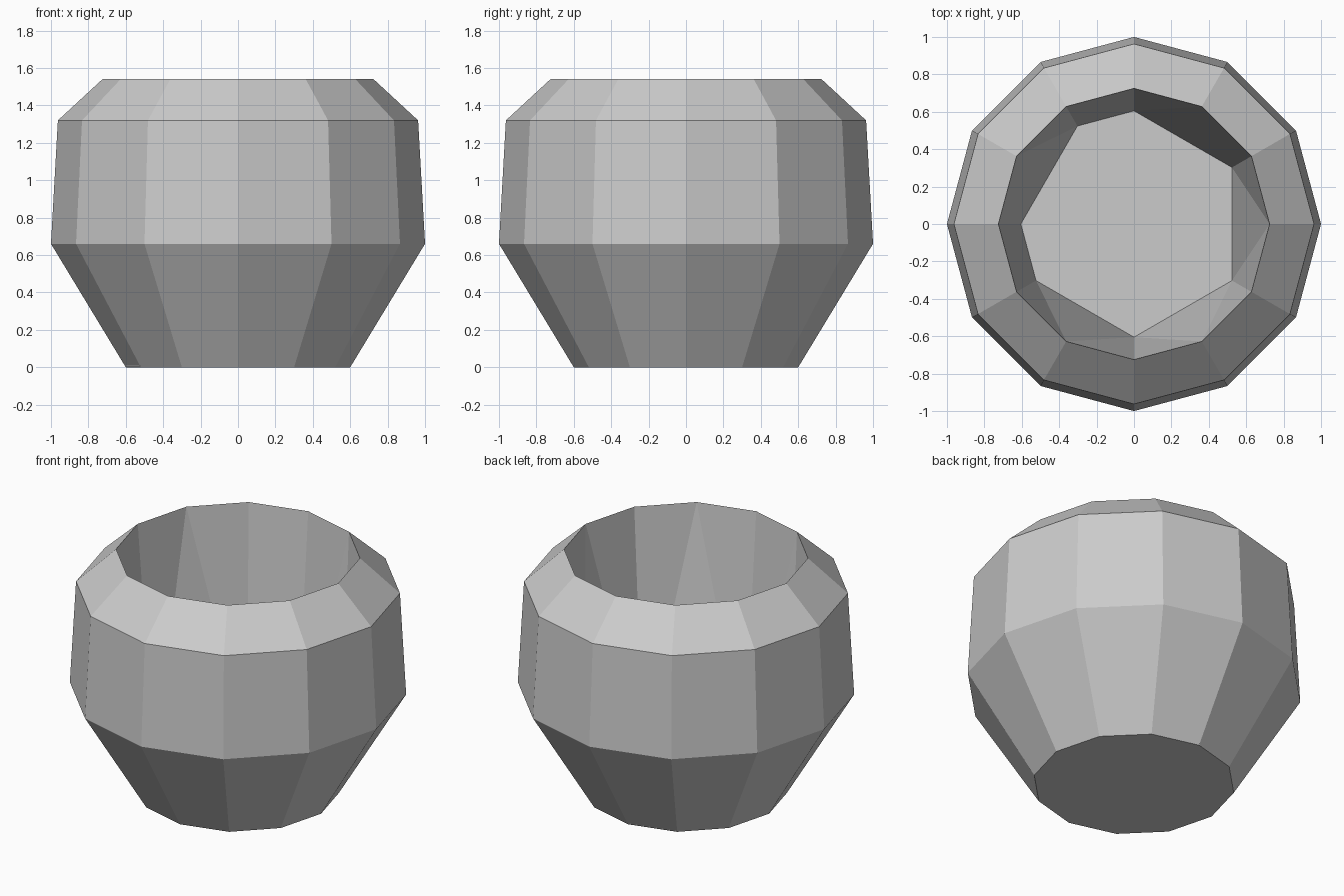
import bpy, bmesh
from math import cos, sin, tau

cube = bpy.data.objects.get("Cube")
if cube:
    bpy.data.objects.remove(cube, do_unlink=True)

SIDES = 12

# Single clay-grey material
grey = bpy.data.materials.new("light_grey")
grey.use_nodes = True
colour = (0.6, 0.6, 0.6, 1)
grey.diffuse_color = colour
grey.node_tree.nodes["Principled BSDF"].inputs["Base Color"].default_value = colour

bm = bmesh.new()


def ring(radius, z):
    return [bm.verts.new((radius * cos(tau * i / SIDES), radius * sin(tau * i / SIDES), z))
            for i in range(SIDES)]


# Outer body: base, belly, shoulder and rim
profile = [(0.6, 0), (1.0, 0.66), (0.963, 1.32), (0.725, 1.54)]
rings = [ring(r, z) for r, z in profile]
bm.faces.new(rings[0][::-1])
for low, high in zip(rings, rings[1:]):
    for i in range(SIDES):
        j = (i + 1) % SIDES
        bm.faces.new((low[i], low[j], high[j], high[i]))

# Hollow: the floor skips some corners, and triangles close those gaps
skipped = {0, 2, 5, 8, 10}
rim = rings[-1]
floor = ring(0.605, 0.008)
for i in range(SIDES):
    j = (i + 1) % SIDES
    wall = [rim[i], rim[j]]
    wall += [floor[k] for k in (j, i) if k not in skipped]
    bm.faces.new(wall)
    if i in skipped:
        bm.faces.new((rim[i], floor[j], floor[i - 1]))
bm.faces.new([floor[i] for i in range(SIDES) if i not in skipped])
bmesh.ops.delete(bm, geom=[floor[i] for i in skipped], context='VERTS')
bmesh.ops.recalc_face_normals(bm, faces=bm.faces[:])

# Vessel object, flat shaded
mesh = bpy.data.meshes.new("bowl")
bm.to_mesh(mesh)
bm.free()
mesh.materials.append(grey)
bowl = bpy.data.objects.new("bowl", mesh)
bpy.context.collection.objects.link(bowl)
